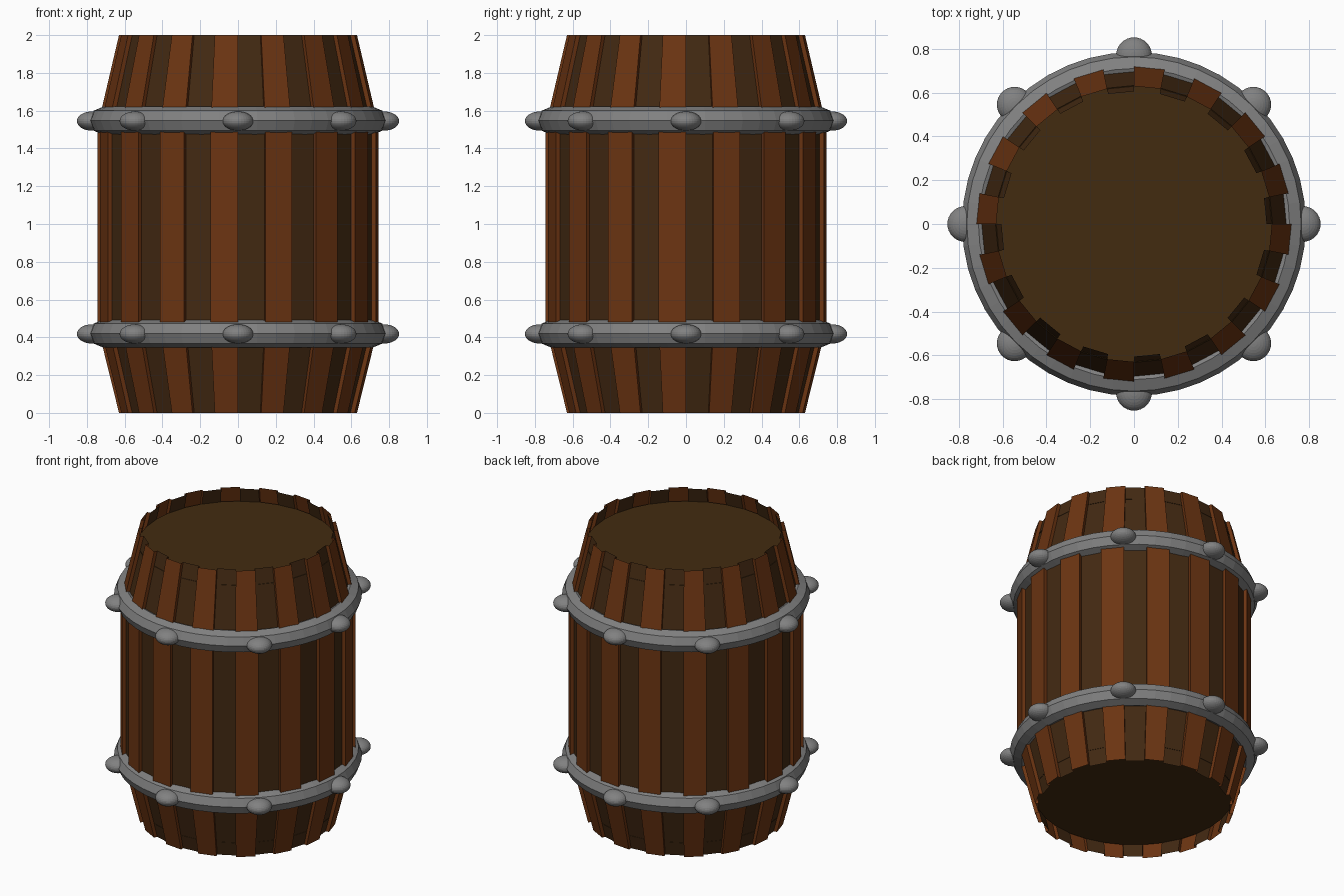
import bpy, bmesh
from math import pi, sin, cos

if "Cube" in bpy.data.objects:
    bpy.data.objects.remove(bpy.data.objects["Cube"])

N = 32  # staves, alternately raised and recessed


def material(name, rgb):
    m = bpy.data.materials.new(name)
    m.diffuse_color = (*rgb, 1)
    m.use_nodes = True
    m.node_tree.nodes["Principled BSDF"].inputs["Base Color"].default_value = m.diffuse_color
    return m


bright = material("bright_wood", (0.15, 0.035, 0.006))
dark = material("dark_wood", (0.055, 0.022, 0.006))
lid = material("lid_wood", (0.055, 0.024, 0.005))
iron = material("iron", (0.22, 0.22, 0.22))

# Stave profile: (raised radius, z)
PROFILE = [(0.63, 0.0), (0.745, 0.465), (0.745, 1.51), (0.63, 2.0)]
STEP = 0.024


def build_staves():
    bm = bmesh.new()

    def column(angle, inset):
        return [bm.verts.new(((r - inset) * cos(angle), (r - inset) * sin(angle), z))
                for r, z in PROFILE]

    def strip(a, b, mat):
        for k in range(len(PROFILE) - 1):
            bm.faces.new((a[k], b[k], b[k + 1], a[k + 1])).material_index = mat

    raised, sunk = [], []
    for i in range(N):
        a = 2 * pi * i / N
        raised.append(column(a, 0))
        sunk.append(column(a, STEP))
    for i in range(N):
        j = (i + 1) % N
        if i % 2:   # raised stave with its two side walls
            strip(sunk[i], raised[i], 0)
            strip(raised[i], raised[j], 0)
            strip(raised[j], sunk[j], 0)
        else:       # recessed stave
            strip(sunk[i], sunk[j], 1)
    me = bpy.data.meshes.new("staves")
    bm.to_mesh(me)
    bm.free()
    me.materials.append(bright)
    me.materials.append(dark)
    bpy.context.collection.objects.link(bpy.data.objects.new("staves", me))


def finish(name, mat):
    ob = bpy.context.object
    ob.name = name
    ob.data.materials.append(mat)
    return ob


build_staves()

# Recessed end discs
for name, z in (("bottom_lid", 0.1), ("top_lid", 1.9)):
    bpy.ops.mesh.primitive_circle_add(vertices=N, radius=0.633, fill_type='NGON',
                                      location=(0, 0, z))
    ob = finish(name, lid)
    if z < 1:
        ob.data.flip_normals()

# Iron hoops with eight rivets each
for label, z in (("lower", 0.42), ("upper", 1.547)):
    bpy.ops.mesh.primitive_torus_add(major_segments=48, minor_segments=8,
                                     major_radius=0.711, minor_radius=0.075,
                                     location=(0, 0, z))
    finish(label + "_hoop", iron)
    for i in range(8):
        a = i * pi / 4
        bpy.ops.mesh.primitive_uv_sphere_add(segments=32, ring_count=16, radius=1,
                                             location=(0.772 * cos(a), 0.772 * sin(a), z - 0.002))
        ob = finish(f"{label}_rivet_{i + 1}", iron)
        ob.scale = (0.081, 0.081, 0.051)
